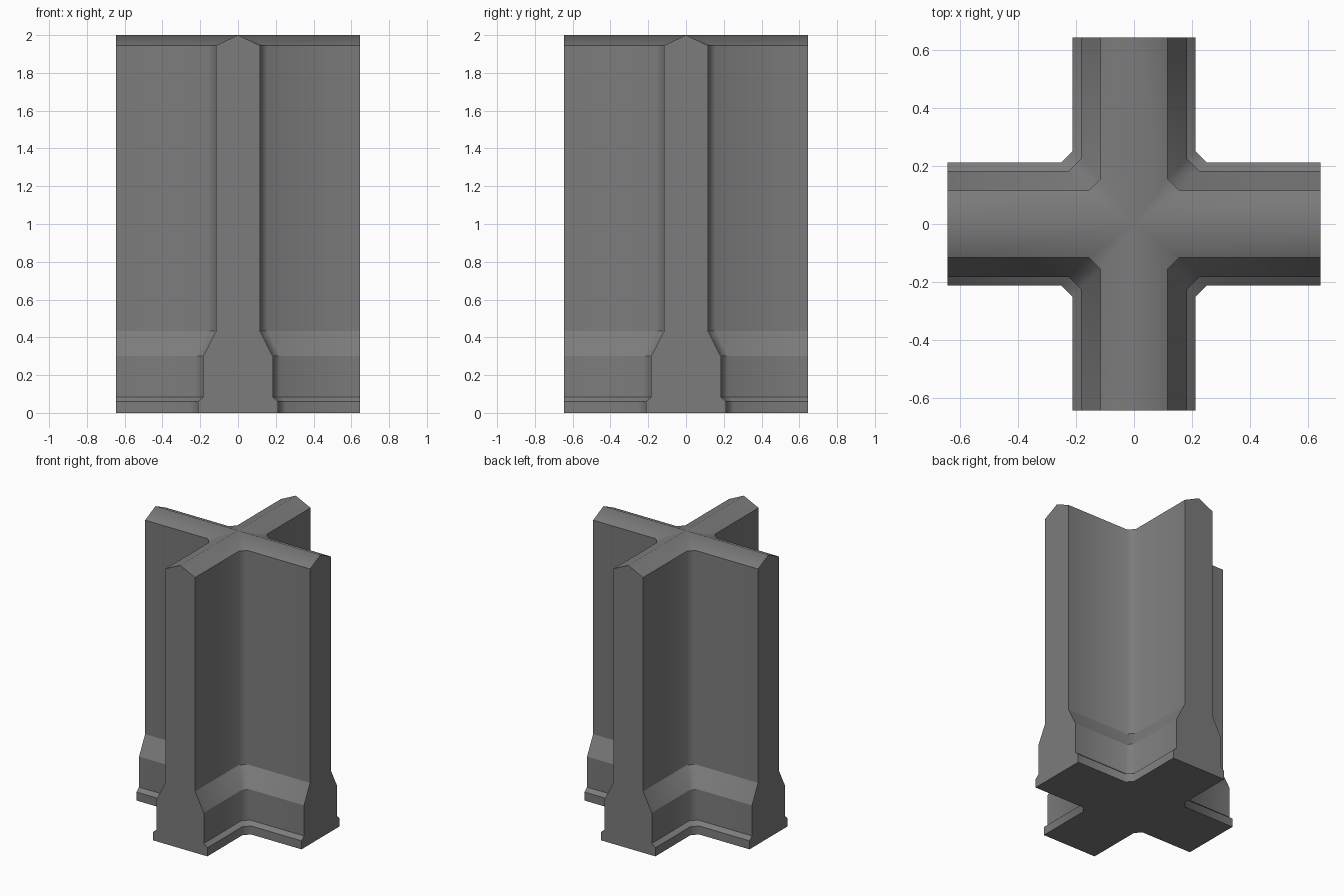
import bpy
import bmesh
import math
from mathutils import Matrix, Vector

cube = bpy.data.objects.get("Cube")
if cube:
    bpy.data.objects.remove(cube, do_unlink=True)

# One grey for the whole post
grey = bpy.data.materials.new("stone_grey")
grey.use_nodes = True
COLOUR = (0.2, 0.2, 0.2, 1)
grey.diffuse_color = COLOUR
grey.node_tree.nodes["Principled BSDF"].inputs["Base Color"].default_value = COLOUR

ARM = 0.645       # arm length from the centre
CHAMFER = 0.04    # filled inner corner
TOP = 2.0
# Half width of the arms against height: foot, plinth, slope, wall, ridge
PROFILE = [(0.212, 0), (0.212, 0.06), (0.184, 0.084), (0.184, 0.30),
           (0.116, 0.433), (0.116, 1.945), (0, TOP)]


def corner_ring(w, z):
    """Inner corner outline between two neighbouring arms."""
    c = CHAMFER if w else 0
    return [Vector(p) for p in ((ARM, w, z), (w + c, w, z), (w, w + c, z), (w, ARM, z))]


bm = bmesh.new()


def add_face(points, turn):
    bm.faces.new([bm.verts.new(turn @ p) for p in points])


rings = [corner_ring(w, z) for w, z in PROFILE]
outline = [Vector((ARM, w, z)) for w, z in PROFILE]
end_cap = outline + [Vector((p.x, -p.y, p.z)) for p in reversed(outline[:-1])]
foot = []
for quarter in range(4):
    turn = Matrix.Rotation(quarter * math.pi / 2, 3, "Z")
    # Walls, slopes and roof of one inner corner
    for low, high in zip(rings, rings[1:]):
        for i in range(3):
            quad = [low[i], low[i + 1], high[i + 1], high[i]]
            if quad[2] == quad[3]:
                quad.pop()
            add_face(quad, turn)
    # Flat end of one arm
    add_face(end_cap, turn)
    foot += [turn @ p for p in rings[0]]

# Cross-shaped underside
add_face(foot, Matrix.Identity(3))
bmesh.ops.remove_doubles(bm, verts=bm.verts, dist=0.0005)
bmesh.ops.recalc_face_normals(bm, faces=bm.faces)

# Smooth only around the inner corners and over the ridge
for face in bm.faces:
    face.smooth = True
for edge in bm.edges:
    a, b = edge.verts
    level = abs(a.co.z - b.co.z) < 0.001 and a.co.z < TOP - 0.01
    edge.smooth = not level and edge.calc_face_angle(math.pi) < math.radians(60)

mesh = bpy.data.meshes.new("cross_post")
bm.to_mesh(mesh)
bm.free()
mesh.materials.append(grey)
post = bpy.data.objects.new("cross_post", mesh)
bpy.context.collection.objects.link(post)
